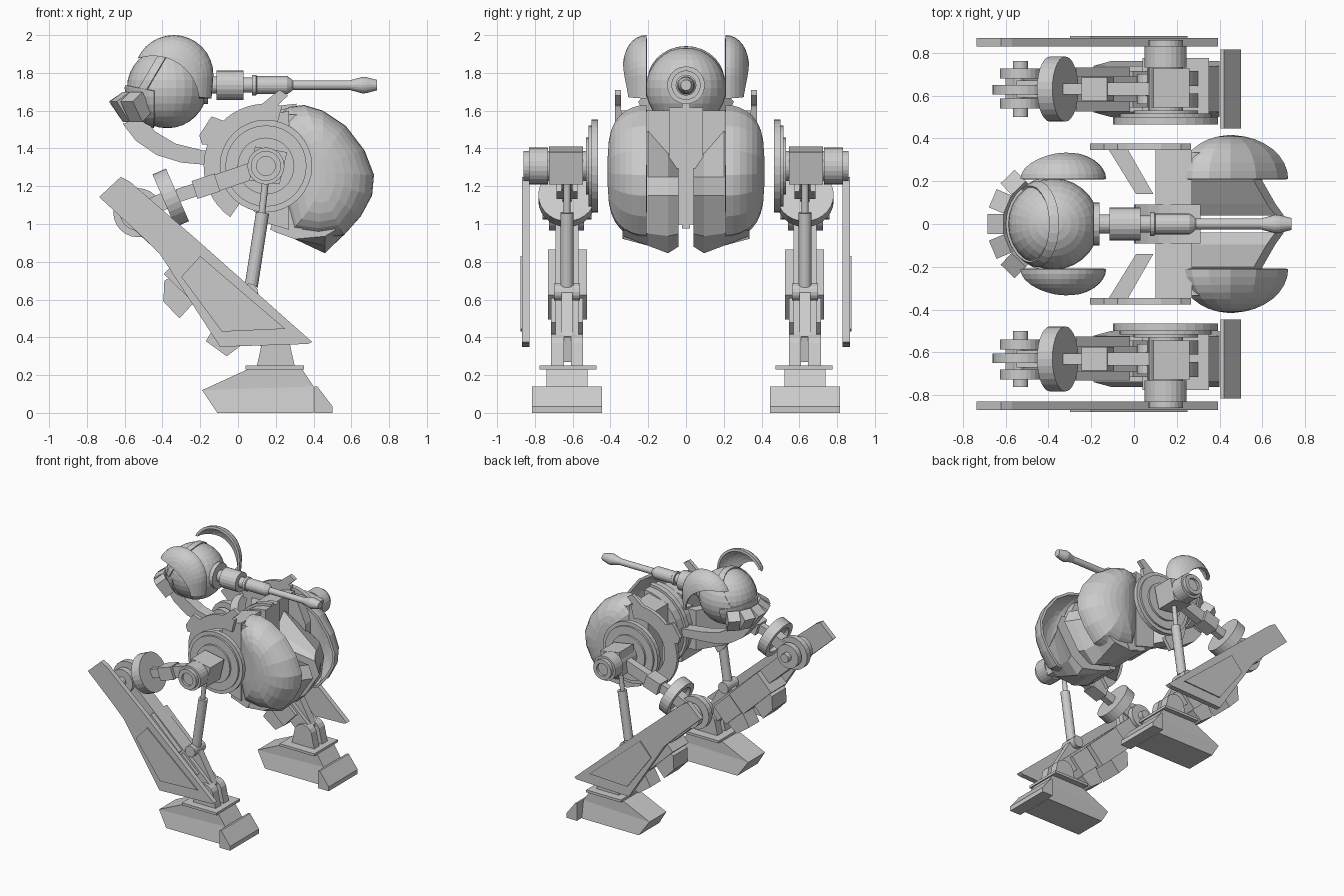
import bpy, bmesh, math
from mathutils import Vector, Matrix

old = bpy.data.objects.get("Cube")
if old:
    bpy.data.objects.remove(old)

GREY = (0.6, 0.6, 0.6, 1)
mat = bpy.data.materials.new("plain_grey")
mat.use_nodes = True
mat.diffuse_color = GREY
mat.node_tree.nodes["Principled BSDF"].inputs["Base Color"].default_value = GREY


def mirror(ob):
    m = ob.modifiers.new("Mirror", "MIRROR")
    m.use_axis = (False, True, False)
    m.use_mirror_merge = False


def finish(name, bm, pair):
    bmesh.ops.recalc_face_normals(bm, faces=bm.faces)
    me = bpy.data.meshes.new(name)
    bm.to_mesh(me)
    bm.free()
    me.materials.append(mat)
    ob = bpy.data.objects.new(name, me)
    bpy.context.collection.objects.link(ob)
    if pair:
        mirror(ob)
    return ob


def loft(name, rings, pair=True, first_cap=True):
    """Skin a list of closed rings of points."""
    bm = bmesh.new()
    rows = [[bm.verts.new(p) for p in r] for r in rings]
    n = len(rows[0])
    for a, b in zip(rows, rows[1:]):
        for i in range(n):
            j = (i + 1) % n
            bm.faces.new((a[i], a[j], b[j], b[i]))
    if first_cap:
        bm.faces.new(rows[0])
    bm.faces.new(rows[-1])
    return finish(name, bm, pair)


def prism(name, pts, y0, y1, pair=True):
    return loft(name, [[(x, y, z) for x, z in pts] for y in (y0, y1)], pair)


def box(name, x, y, z, pair=True):
    return prism(name, [(x[0], z[0]), (x[1], z[0]), (x[1], z[1]), (x[0], z[1])], y[0], y[1], pair)


def turned(name, start, direction, profile, pair=True, n=24):
    """Lathe of (distance, radius) steps along a direction."""
    q = Vector(direction).to_track_quat("Z", "Y")
    rings = []
    for d, r in profile:
        rings.append([Vector(start) + q @ Vector((r * math.cos(2 * math.pi * i / n),
                      r * math.sin(2 * math.pi * i / n), d)) for i in range(n)])
    return loft(name, rings, pair)


def rod(name, a, b, r, pair=True, n=16):
    d = Vector(b) - Vector(a)
    return turned(name, a, d, [(0, r), (d.length, r)], pair, n)


def beam(name, a, b, y0, y1, h):
    """Flat bar between two x, z points."""
    a, b = Vector(a), Vector(b)
    d = (b - a).normalized()
    s = Vector((-d.y, d.x)) * h / 2
    return prism(name, [a - s, b - s, b + s, a + s], y0, y1)


def arc(cx, cz, r, a0, a1, n):
    return [(cx + r * math.cos(math.radians(a0 + (a1 - a0) * i / n)),
             cz + r * math.sin(math.radians(a0 + (a1 - a0) * i / n))) for i in range(n + 1)]


def thicken(ob, t):
    m = ob.modifiers.new("Thickness", "SOLIDIFY")
    m.thickness, m.offset = t, -1
    return ob


def dome(name, outline, cx, cz, depth, pair):
    """Hollow half shell bulging outwards from an outline, boxy in height."""
    rings = []
    for k in range(9):
        t = math.radians(k * 10.8)
        sx, sz, y = math.cos(t), math.cos(t) ** 0.55, 0.21 + depth * math.sin(t)
        rings.append([(cx + (x - cx) * sx, y, cz + (z - cz) * sz) for x, z in outline])
    return thicken(loft(name, rings, pair, first_cap=False), 0.02)


def ball(name, c, r, cuts=()):
    """Sphere trimmed by planes; the side each normal points to is removed."""
    bm = bmesh.new()
    bmesh.ops.create_uvsphere(bm, u_segments=28, v_segments=16, radius=r, matrix=Matrix.Translation(c))
    for co, no in cuts:
        bmesh.ops.bisect_plane(bm, geom=bm.verts[:] + bm.edges[:] + bm.faces[:],
                               plane_co=co, plane_no=no, clear_outer=True)
    return finish(name, bm, False)


# Head
HEAD = Vector((-0.375, 0, 1.72))
ball("head", HEAD, 0.213)
tilt = Vector((-0.85, 0, 0.5)).normalized()
thicken(ball("brow_band", HEAD, 0.222, [(HEAD + tilt * 0.13, tilt), (HEAD + tilt * 0.09, -tilt)]), 0.015)
thicken(ball("jaw_shell", HEAD, 0.225, [(HEAD - Vector((0.07, 0, 0)), (1, 0, 0)),
                                        (HEAD - Vector((0, 0, 0.03)), (0.2, 0, 1))]), 0.015)
for i in range(-2, 3):
    bm = bmesh.new()
    bmesh.ops.create_cube(bm, size=1, matrix=Matrix.Translation(HEAD) @ Matrix.Rotation(i * 0.4, 4, "Z")
                          @ Matrix.Translation((-0.235, 0, -0.1))
                          @ Matrix.Rotation(-0.6, 4, "Y") @ Matrix.Diagonal((0.09, 0.092, 0.13, 1)))
    finish("mouth_louver", bm, False)

# Ear shells: hollow domes with a round bite taken out
ear = dome("ear_shell", arc(-0.34, 1.79, 0.21, 0, 180, 16) + [(-0.54, 1.665), (-0.14, 1.665)], -0.34, 1.7, 0.13, False)
cutter = rod("ear_cutter", (-0.45, 0.1, 1.645), (-0.45, 0.5, 1.645), 0.245, False, 40)
cut = ear.modifiers.new("Bite", "BOOLEAN")
cut.operation, cut.object, cut.solver = "DIFFERENCE", cutter, "EXACT"
shaped = bpy.data.meshes.new_from_object(ear.evaluated_get(bpy.context.evaluated_depsgraph_get()))
ear.modifiers.clear()
ear.data = shaped
bpy.data.objects.remove(cutter)
mirror(ear)

# Gun
turned("gun", (-0.19, 0, 1.735), (1, 0, 0),
       [(0, 0.1), (0.03, 0.1), (0.03, 0.045), (0.075, 0.045), (0.075, 0.078), (0.22, 0.078),
        (0.22, 0.04), (0.265, 0.04), (0.265, 0.055), (0.285, 0.055), (0.29, 0.048), (0.45, 0.048),
        (0.47, 0.035), (0.48, 0.025), (0.78, 0.025), (0.85, 0.044), (0.87, 0.042), (0.925, 0.028)], False, 20)

# Neck strap
prism("neck", [(-0.61, 1.53), (-0.54, 1.44), (-0.43, 1.365), (-0.3, 1.325), (-0.19, 1.315), (0.05, 1.3),
               (0.05, 1.36), (-0.19, 1.39), (-0.33, 1.425), (-0.44, 1.49), (-0.5, 1.57)], -0.045, 0.045, False)

# Body core
BX, BZ = 0.148, 1.307
prism("core_plate", arc(0.31, BZ, 0.31, 90, 270, 14), 0.02, 0.09)
prism("core_spine", arc(0.31, BZ, 0.33, 90, 270, 14), -0.02, 0.02, False)
prism("body_block", [(0.1, 1.02), (0.27, 0.97), (0.27, 1.6), (0.1, 1.56)], 0.09, 0.345)
loft("slanted_vent", [[(-0.12, 0.35, h), (-0.03, 0.35, h), (0.09, 0.14, h), (0.01, 0.14, h)] for h in (1.12, 1.44)])
prism("side_ring", arc(BX, BZ, 0.33, 75, 235, 20) + arc(BX, BZ, 0.22, 235, 75, 20), 0.345, 0.375)
prism("ring_horn", [(-0.02, 1.58), (0.12, 1.63), (0.22, 1.71), (0.265, 1.68), (0.18, 1.6), (0.06, 1.56)], 0.345, 0.375)
prism("ring_tooth", [(-0.19, 1.42), (-0.205, 1.47), (-0.14, 1.57), (-0.06, 1.54), (-0.1, 1.42)], 0.345, 0.375)

# Rear shells with a flat front skirt, and tapered tail blocks
dome("rear_shell", [(0.21, 1.57), (0.27, 1.62), (0.35, 1.63), (0.45, 1.6), (0.57, 1.52), (0.67, 1.39), (0.72, 1.26),
                    (0.71, 1.15), (0.65, 1.04), (0.56, 0.94), (0.42, 0.92), (0.26, 0.94), (0.21, 1.1), (0.21, 1.35)],
     0.45, 1.28, 0.205, True)
prism("shell_skirt", [(0.17, 0.97), (0.32, 0.92), (0.42, 1.15), (0.42, 1.4), (0.34, 1.58), (0.26, 1.58),
                      (0.24, 1.2)], 0.26, 0.335)
tail = []
for y, front, back, low in ((0.04, 1.3, 0, 0.035), (0.095, 1.38, 0.04, 0), (0.2, 1.5, 0.1, 0.04), (0.33, 1.4, 0.16, 0.09)):
    tail.append([(0.26, y, front), (0.66 - back, y, 1.25), (0.7 - back, y, 1.15), (0.566 - back / 3, y, 0.936 + low / 3),
                 (0.46, y, 0.845 + low), (0.3, y, 0.92), (0.19, y, 0.96)])
loft("tail_block", tail)

# Hip
Y = 0.63
turned("hip_disc", (BX, 0.465, BZ), (0, 1, 0),
       [(0, 0.2), (0, 0.245), (0.035, 0.245), (0.035, 0.215), (0.05, 0.215), (0.05, 0.15), (0.065, 0.15)], n=32)
prism("hip_box", [(0.06, 1.23), (0.22, 1.21), (0.26, 1.38), (0.09, 1.41)], 0.545, 0.725)
turned("hip_cap", (BX, 0.5, BZ), (0, 1, 0),
       [(0, 0.08), (0.23, 0.08), (0.23, 0.098), (0.33, 0.098), (0.33, 0.08), (0.36, 0.08), (0.36, 0.05), (0.34, 0.05)])

# Upper leg
beam("upper_arm", (-0.32, 1.15), (0.1, 1.285), 0.605, 0.655, 0.07)
beam("arm_sleeve", (-0.23, 1.18), (-0.11, 1.22), 0.575, 0.685, 0.1)
beam("arm_root", (-0.12, 1.215), (0.1, 1.29), 0.6, 0.66, 0.09)
turned("knee_wheel", (-0.392, Y, 1.123), (0.916, 0, 0.4),
       [(0.03, 0.11), (0, 0.11), (0, 0.152), (0.078, 0.152)], n=28)
beam("knee_link", (-0.53, 1.06), (-0.35, 1.14), 0.59, 0.67, 0.09)
for y, r in ((0.54, 0.095), (0.605, 0.13), (0.68, 0.095)):
    rod("knee_roller", (-0.53, y, 1.06), (-0.53, y + 0.045, 1.06), r, n=24)
rod("knee_axle", (-0.53, 0.5, 1.06), (-0.53, 0.76, 1.06), 0.035)

# Lower leg
beam("shin", (-0.56, 1.06), (0.2, 0.36), 0.57, 0.69, 0.12)
beam("shin_sleeve", (-0.33, 0.8), (-0.08, 0.56), 0.525, 0.73, 0.18)
beam("shin_collar", (-0.06, 0.55), (0.08, 0.42), 0.545, 0.715, 0.16)
prism("shin_pad", [(-0.39, 0.7), (-0.395, 0.59), (-0.31, 0.5), (-0.2, 0.62), (-0.3, 0.75)], 0.54, 0.72)
prism("shin_foot_pad", [(-0.17, 0.38), (-0.06, 0.3), (0.02, 0.36), (0.02, 0.48), (-0.1, 0.5)], 0.565, 0.695)
prism("shin_fork", [(0.0, 0.62), (0.08, 0.68), (0.24, 0.4), (0.22, 0.27), (0.15, 0.3)], 0.6, 0.66)
rod("piston", (0.07, Y, 0.67), (0.13, Y, 1.06), 0.035)
rod("piston_rod", (0.12, Y, 1.0), (0.148, Y, 1.25), 0.018)
rod("piston_pin", (0.06, 0.56, 0.64), (0.06, 0.7, 0.64), 0.045)

# Outer shield
prism("shield", [(-0.735, 1.143), (-0.62, 1.25), (-0.57, 1.222), (-0.228, 0.926), (0.392, 0.376), (0.37, 0.365),
                 (-0.095, 0.35), (-0.307, 0.677), (-0.41, 0.836), (-0.5, 0.926)], 0.828, 0.868)
prism("shield_panel", [(-0.2, 0.83), (0.25, 0.445), (-0.085, 0.43), (-0.3, 0.72)], 0.868, 0.877)

# Ankle and foot
lobe = [(0.1, 0.25), (0.3, 0.25)] + arc(0.2, 0.34, 0.08, 0, 180, 8)
prism("ankle_lobe", lobe, 0.545, 0.61)
prism("ankle_lobe", lobe, 0.645, 0.715)
box("ankle_plate", (0.04, 0.35), (0.475, 0.775), (0.23, 0.25))


def foot_ring(heel, toe, z0, z1, w):
    return [(heel, Y - w, z0), (heel, Y + w, z0), (toe, Y + w, z1), (toe, Y - w, z1)]


loft("foot", [foot_ring(-0.11, 0.4, 0, 0, 0.13), foot_ring(-0.19, 0.4, 0.12, 0.14, 0.108),
              foot_ring(0.05, 0.34, 0.23, 0.23, 0.108)])
prism("toe", [(0.405, 0), (0.5, 0), (0.5, 0.035), (0.42, 0.14), (0.405, 0.14)], 0.445, 0.815)
